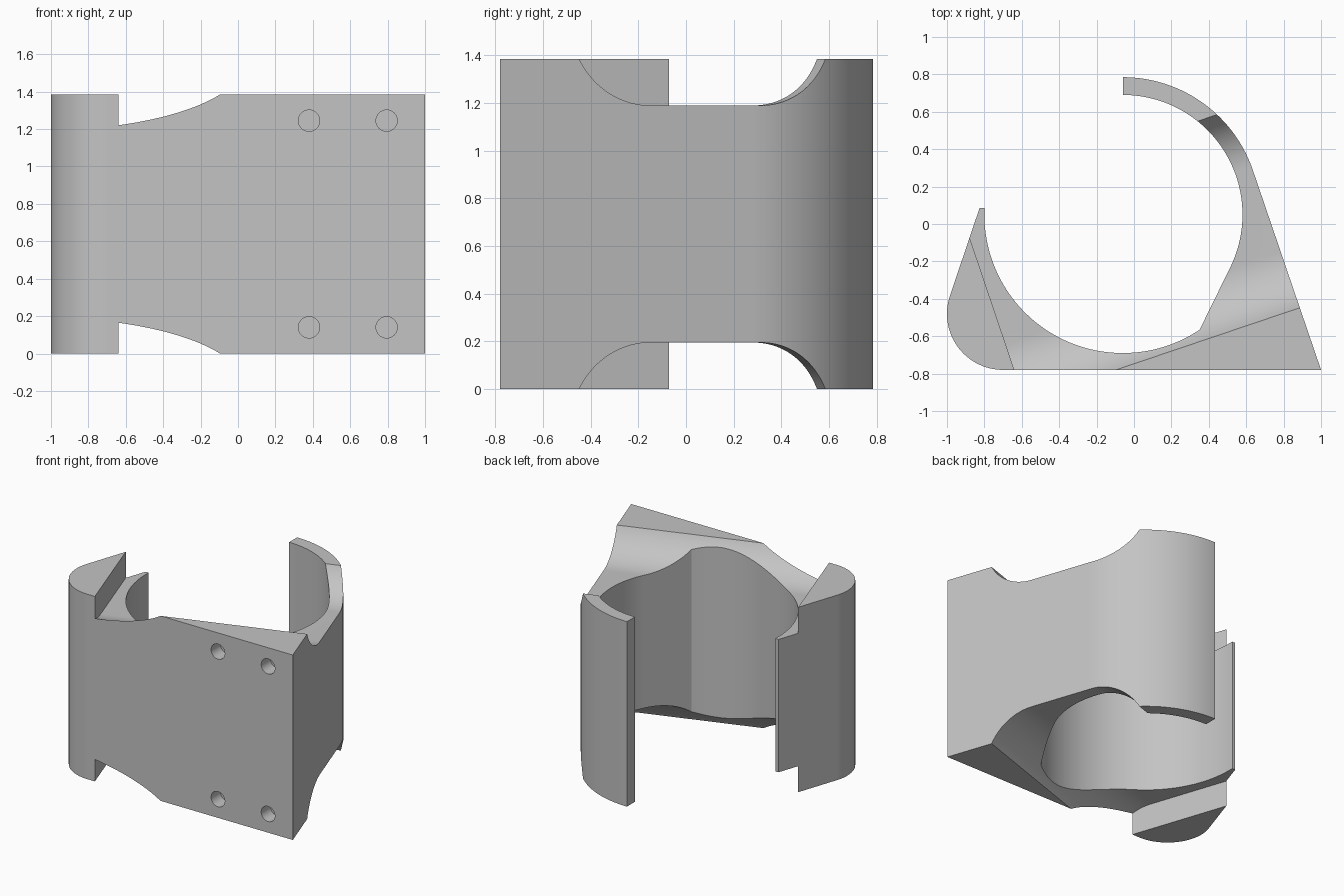
import bpy, bmesh, math
from mathutils import Matrix, Vector

cube = bpy.data.objects.get("Cube")
if cube:
    bpy.data.objects.remove(cube, do_unlink=True)

HEIGHT = 1.385
FLOOR = 1.19                       # height of the saddle floor
CENTRE = Vector((-0.06, 0.05))     # axis of the clamp bore
TILT = math.atan2(0.32, 0.947)     # saddle direction in plan

grey = bpy.data.materials.new("light_grey")
grey.use_nodes = True
grey.diffuse_color = (0.55, 0.55, 0.55, 1)
grey.node_tree.nodes["Principled BSDF"].inputs["Base Color"].default_value = (0.55, 0.55, 0.55, 1)


def arc(centre, radius, start, end, steps):
    """Points of an arc, angles in radians."""
    return [(centre[0] + radius * math.cos(start + (end - start) * i / steps),
             centre[1] + radius * math.sin(start + (end - start) * i / steps))
            for i in range(steps + 1)]


def prism(name, points, depth, matrix=Matrix()):
    """Extrude a closed profile along its local z and place it."""
    bm = bmesh.new()
    face = bm.faces.new([bm.verts.new((x, y, 0)) for x, y in points])
    grown = bmesh.ops.extrude_face_region(bm, geom=[face])["geom"]
    bmesh.ops.translate(bm, vec=(0, 0, depth),
                        verts=[g for g in grown if isinstance(g, bmesh.types.BMVert)])
    bm.transform(matrix)
    bmesh.ops.recalc_face_normals(bm, faces=bm.faces)
    mesh = bpy.data.meshes.new(name)
    bm.to_mesh(mesh)
    bm.free()
    obj = bpy.data.objects.new(name, mesh)
    bpy.context.collection.objects.link(obj)
    mesh.materials.append(grey)
    return obj


# Plan outline of the clamp: block, jaw, rounded corner, short lip
deg = math.radians
outline = [(1, -0.78)]
outline += arc(CENTRE, 0.735, TILT, deg(90), 36)                       # jaw outside
outline += arc(CENTRE, 0.64, deg(90), deg(-25), 56)                    # jaw inside
outline += arc(CENTRE, 0.74, deg(-56.3), deg(-180), 60)                # cradle
outline += [(-0.80, 0.085), (-0.826, 0.085)]                           # lip
outline += arc((-0.70, -0.48), 0.30, math.pi - TILT, deg(270), 32)     # corner
clamp = prism("clamp_body", outline, HEIGHT)

# Saddle section across the tilted direction, open at the top
R = 0.355
sweep = math.acos((R - (HEIGHT - FLOOR)) / R)
low, high = -0.708, 0.412
reach = R * math.sin(sweep)
section = [(low, 1.6)]
section += arc((low + reach, FLOOR + R), R, deg(-90) - sweep, deg(-90), 24)
section += arc((high - reach, FLOOR + R), R, deg(-90), deg(-90) + sweep, 24)
section += [(high, 1.6)]
# Flat relief over the short lip
relief = [(-0.3, 1.6), (-0.3, FLOOR), (0.6, FLOOR), (0.6, 1.6)]

# Local x runs across the saddle, local y up, local z along it
along = Vector((math.cos(TILT), math.sin(TILT), 0))
across = Vector((-along.y, along.x, 0))
frame = Matrix((across, Vector((0, 0, 1)), along)).transposed().to_4x4()
frame = frame @ Matrix.Translation((0, 0, -0.856))
flip = Matrix.Translation((0, 0, HEIGHT)) @ Matrix.Scale(-1, 4, (0, 0, 1))

cutters = []
for side, place in (("top", frame), ("bottom", flip @ frame)):
    cutters.append(prism("saddle_cutter_" + side, section, 2.5, place))
    cutters.append(prism("lip_cutter_" + side, relief, 0.5, place))

# Blind screw holes in the front face
circle = arc((0, 0), 0.057, 0, math.tau, 32)[:-1]
for x in (0.38, 0.795):
    for z in (0.14, HEIGHT - 0.14):
        place = Matrix.Translation((x, -0.88, z)) @ Matrix.Rotation(deg(-90), 4, "X")
        cutters.append(prism("screw_hole_cutter", circle, 0.21, place))

for cutter in cutters:
    cutter.hide_render = True
    cut = clamp.modifiers.new(cutter.name, "BOOLEAN")
    cut.operation = "DIFFERENCE"
    cut.solver = "EXACT"
    cut.object = cutter

# Bake the cuts and drop the helpers
graph = bpy.context.evaluated_depsgraph_get()
final = bpy.data.meshes.new_from_object(clamp.evaluated_get(graph))
clamp.modifiers.clear()
clamp.data = final
for cutter in cutters:
    bpy.data.objects.remove(cutter, do_unlink=True)

bpy.ops.object.select_all(action="DESELECT")
clamp.select_set(True)
bpy.context.view_layer.objects.active = clamp
bpy.ops.object.shade_smooth_by_angle(angle=deg(20))
